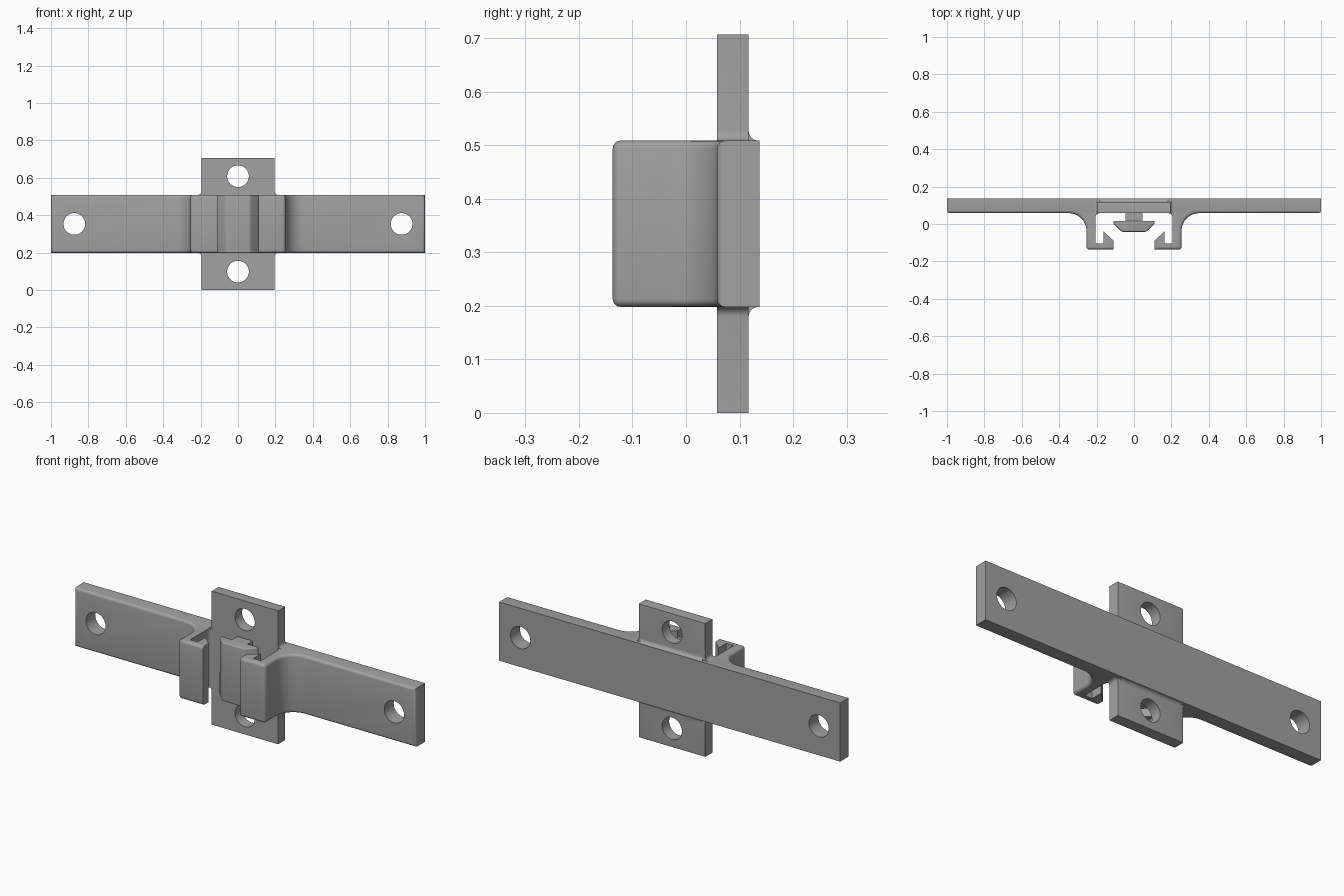
import bpy, bmesh, math
from mathutils import Vector

cube = bpy.data.objects.get("Cube")
if cube:
    bpy.data.objects.remove(cube, do_unlink=True)

grey = bpy.data.materials.new("grey plastic")
grey.use_nodes = True
GREY = (0.36, 0.36, 0.36, 1)
grey.diffuse_color = GREY
grey.node_tree.nodes["Principled BSDF"].inputs["Base Color"].default_value = GREY

FRONT, BACK, HOOK = 0.058, 0.137, -0.137      # depth levels in y
LOW, HIGH, TOP = 0.198, 0.509, 0.707          # height levels in z
MID = (LOW + HIGH) / 2


def arc(cx, cy, r, a0, a1, n=10):
    angles = [math.radians(a0 + (a1 - a0) * i / n) for i in range(n + 1)]
    return [(cx + r * math.cos(a), cy + r * math.sin(a)) for a in angles]


def mirrored(half):
    """Close a half outline by reflecting it over x = 0."""
    return half + [(-x, y) for x, y in reversed(half)]


def prism(name, pts, place, lo, hi, rule=None, width=0.012):
    """Extrude an outline from lo to hi; round the edges that the rule picks."""
    bm = bmesh.new()
    face = bm.faces.new([bm.verts.new(place(u, v, lo)) for u, v in pts])
    moved = bmesh.ops.extrude_face_region(bm, geom=[face])["geom"]
    shift = Vector(place(0, 0, hi)) - Vector(place(0, 0, lo))
    bmesh.ops.translate(bm, vec=shift, verts=[g for g in moved if isinstance(g, bmesh.types.BMVert)])
    bmesh.ops.recalc_face_normals(bm, faces=bm.faces)
    if rule:
        edges = [e for e in bm.edges if rule(e.verts[0].co, e.verts[1].co)]
        bmesh.ops.bevel(bm, geom=edges, offset=width, segments=4, profile=0.5,
                        affect='EDGES', clamp_overlap=True)
    mesh = bpy.data.meshes.new(name)
    bm.to_mesh(mesh)
    bm.free()
    obj = bpy.data.objects.new(name, mesh)
    bpy.context.collection.objects.link(obj)
    mesh.materials.append(grey)
    return obj


def drill(obj, spots):
    """Cut round screw holes along y."""
    for x, z in spots:
        bpy.ops.mesh.primitive_cylinder_add(vertices=48, radius=0.058, depth=0.5,
                                            location=(x, 0.1, z), rotation=(math.pi / 2, 0, 0))
        cutter = bpy.context.object
        cutter.name = "hole_cutter"
        mod = obj.modifiers.new("hole", 'BOOLEAN')
        mod.object = cutter
        mod.solver = 'EXACT'
        bpy.context.view_layer.objects.active = obj
        bpy.ops.object.modifier_apply(modifier=mod.name)
        bpy.data.objects.remove(cutter, do_unlink=True)


def smooth(obj):
    bpy.ops.object.select_all(action='DESELECT')
    obj.select_set(True)
    bpy.context.view_layer.objects.active = obj
    bpy.ops.object.shade_smooth_by_angle(angle=math.radians(32))


def upright(u, v, w):
    return (u, v, w)


def facing(u, v, w):
    return (u, w, v)


def sideways(u, v, w):
    return (w, u, v)


# Cross bar with two hooked jaws, as one outline seen from above
outer = 0.254
half = [(1, BACK), (1, FRONT)]
half += arc(outer + 0.095, FRONT - 0.095, 0.095, 90, 180, 14)
half += [(outer, HOOK), (0.11, HOOK), (0.11, -0.088), (0.163, -0.04), (0.163, -0.104), (0.207, -0.104)]
half += arc(0.182, FRONT - 0.025, 0.025, 0, 90, 6)


def bar_edges(a, b):
    if abs(a.z - b.z) > 0.1:            # upright corners at bar ends and jaws
        return (abs(a.x) > 0.99 and a.y < 0.1) or (abs(abs(a.x) - outer) < 0.001 and a.y < -0.13)
    outside = all(abs(p.x) > outer - 0.001 or p.y < HOOK + 0.001 for p in (a, b))
    at_end = abs(a.x) > 0.99 and abs(b.x) > 0.99
    at_back = a.y > 0.1 and b.y > 0.1
    return outside and not at_end and not at_back


bar = prism("cross_bar_with_jaws", mirrored(half), upright, LOW, HIGH, bar_edges, 0.015)
drill(bar, [(-0.875, MID), (0.875, MID)])
smooth(bar)

# Wedge-shaped catch between the jaws, and its stem
catch = [(0.11, 0.017), (0.11, 0.003), (0.065, -0.042)]
smooth(prism("catch_head", mirrored(catch), upright, LOW, HIGH, lambda a, b: True, 0.006))
stem = [(0.045, FRONT + 0.01), (0.045, 0.01)]
smooth(prism("catch_stem", mirrored(stem), upright, LOW + 0.002, HIGH - 0.002))

# Upper and lower mounting tabs, flared where they meet the bar
TAB_W, TAB_BACK, COVE = 0.195, 0.117, 0.018
for name, base, end, s in (("upper", HIGH, TOP, 1), ("lower", LOW, 0, -1)):
    flare = arc(TAB_W + COVE, base + s * COVE, COVE, 180, 180 + s * 90, 6)
    outline = mirrored([(TAB_W, end)] + flare)

    def tab_edges(a, b):
        rear = a.y > 0.1 and b.y > 0.1
        return rear and not (abs(a.z - base) < 0.001 and abs(b.z - base) < 0.001)

    tab = prism(name + "_tab", outline, facing, FRONT, TAB_BACK, tab_edges, 0.015)
    drill(tab, [(0, MID + s * 0.255)])
    smooth(tab)

    # Hollow fillet from tab to bar on the back
    fillet = arc(TAB_BACK + COVE, base + s * COVE, COVE, 180, 180 + s * 90, 6)
    fillet += [(TAB_BACK + COVE, base - s * 0.004), (TAB_BACK - 0.002, base - s * 0.004)]
    smooth(prism(name + "_fillet", fillet, sideways, -TAB_W + 0.012, TAB_W - 0.012))
